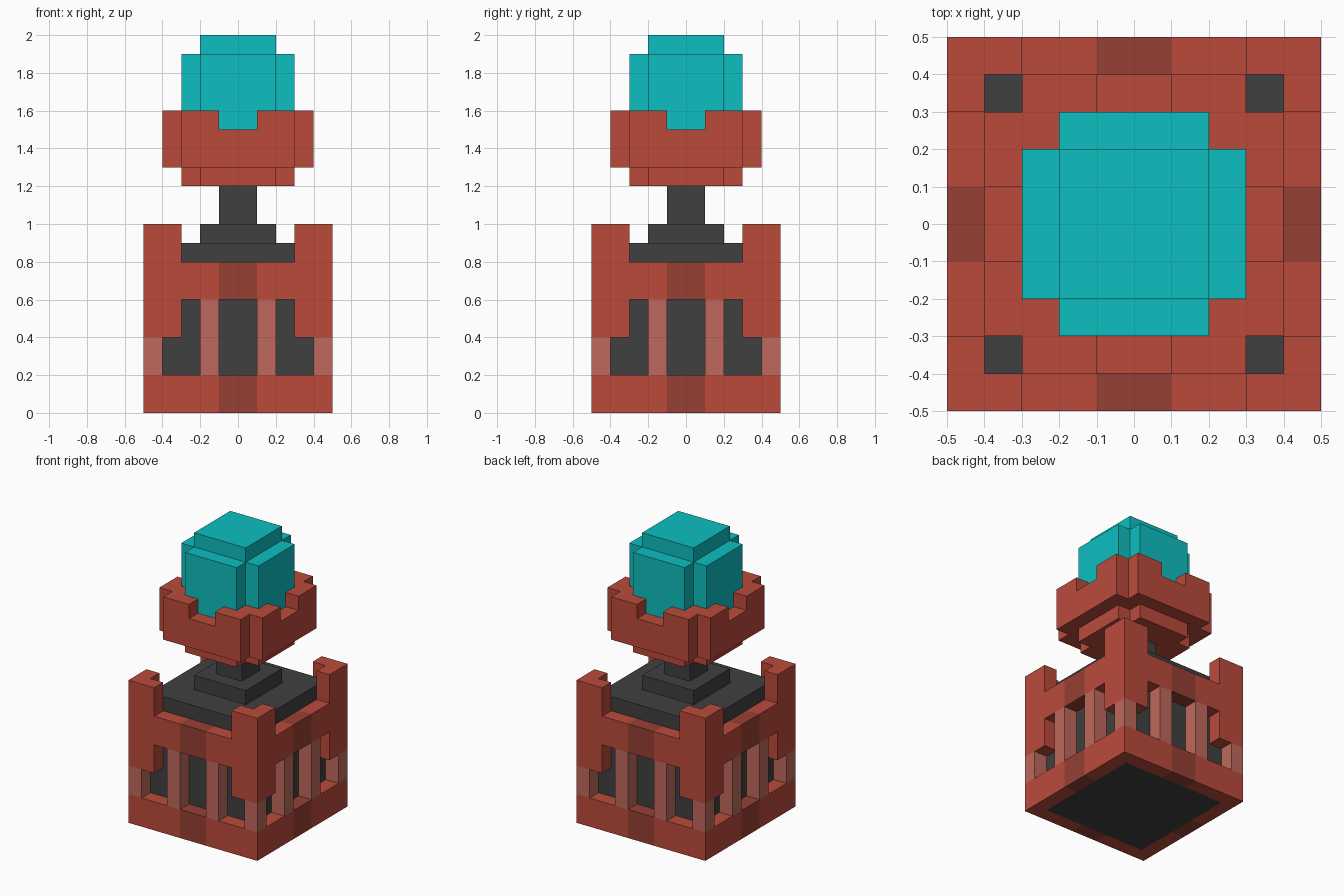
import bpy, bmesh

cube = bpy.data.objects.get("Cube")
if cube:
    bpy.data.objects.remove(cube, do_unlink=True)


def linear(c):
    c /= 255
    return c / 12.92 if c <= 0.04045 else ((c + 0.055) / 1.055) ** 2.4


def material(name, *rgb):
    colour = [linear(c) for c in rgb] + [1.0]
    m = bpy.data.materials.new(name)
    m.use_nodes = True
    m.diffuse_color = colour
    m.node_tree.nodes["Principled BSDF"].inputs["Base Color"].default_value = colour
    return m


red = material("brick red", 187, 74, 59)
dark_red = material("dark red", 150, 64, 51)
pink = material("dusty pink", 191, 105, 93)
grey = material("charcoal", 64, 64, 64)
cyan = material("cyan", 14, 191, 192)


def quarter_turn(points, turns):
    for _ in range(turns):
        points = [(-y, x) for x, y in points]
    return points


def prisms(name, mat, layers, turns=1):
    """Extrude each (outline, bottom, top) layer, repeated by quarter turns about z."""
    bm = bmesh.new()
    for outline, z0, z1 in layers:
        for k in range(turns):
            face = bm.faces.new([bm.verts.new((x, y, z0)) for x, y in quarter_turn(outline, k)])
            top = bmesh.ops.extrude_face_region(bm, geom=[face], use_keep_orig=True)["geom"]
            verts = [v for v in top if isinstance(v, bmesh.types.BMVert)]
            bmesh.ops.translate(bm, verts=verts, vec=(0, 0, z1 - z0))
    bmesh.ops.recalc_face_normals(bm, faces=bm.faces)
    mesh = bpy.data.meshes.new(name)
    bm.to_mesh(mesh)
    bm.free()
    mesh.materials.append(mat)
    obj = bpy.data.objects.new(name, mesh)
    bpy.context.collection.objects.link(obj)
    return obj


def rect(x0, x1, y0, y1):
    return [(x0, y0), (x1, y0), (x1, y1), (x0, y1)]


def square(r):
    return rect(-r, r, -r, r)


def plus(a, b):
    """Square of half-width a with its corners notched in to b."""
    quarter = [(a, -b), (a, b), (b, b)]
    return [p for k in range(4) for p in quarter_turn(quarter, k)]


def corner(e):
    """L-shaped wall corner reaching from e to the outer edge."""
    return [(e, 0.5), (e, 0.4), (0.4, 0.4), (0.4, e), (0.5, e), (0.5, 0.5)]


# Pedestal core, stepped top and neck
prisms("core", grey, [(square(0.4), 0, 0.9)])
prisms("step", grey, [(square(0.2), 0.9, 1.0)])
prisms("neck", grey, [(square(0.1), 1.0, 1.2)])

# Outer frame: base and upper bands, with dark centre blocks
prisms("base_band", red, [(corner(0.1), 0, 0.2)], 4)
prisms("upper_band", red, [(corner(0.1), 0.6, 0.8)], 4)
middle = rect(-0.1, 0.1, -0.5, -0.4)
prisms("band_centres", dark_red, [(middle, 0, 0.2), (middle, 0.6, 0.8)], 4)

# Corner brackets below the upper band and battlements above it
prisms("corner_brackets", red, [(corner(0.3), 0.4, 0.6)], 4)
prisms("battlements", red, [(corner(0.3), 0.8, 1.0)], 4)

# Pale pillars and corner feet
prisms("pillars", pink, [(rect(s - 0.05, s + 0.05, -0.5, -0.4), 0.2, 0.6)
                         for s in (-0.15, 0.15)], 4)
prisms("corner_feet", pink, [(rect(0.4, 0.5, 0.4, 0.5), 0.2, 0.4)], 4)

# Cup with a notched rim
prisms("cup_bottom", red, [(plus(0.3, 0.2), 1.2, 1.3)])
prisms("cup_bowl", red, [(plus(0.4, 0.3), 1.3, 1.5)])
rim = [(0.1, 0.4), (0.1, 0.3), (0.2, 0.3), (0.2, 0.2), (0.3, 0.2),
       (0.3, 0.1), (0.4, 0.1), (0.4, 0.3), (0.3, 0.3), (0.3, 0.4)]
prisms("cup_rim", red, [(rim, 1.5, 1.6)], 4)

# Blocky orb resting in the cup
prisms("orb", cyan, [(plus(0.3, 0.2), 1.5, 1.9)])
prisms("orb_cap", cyan, [(square(0.2), 1.9, 2.0)])
